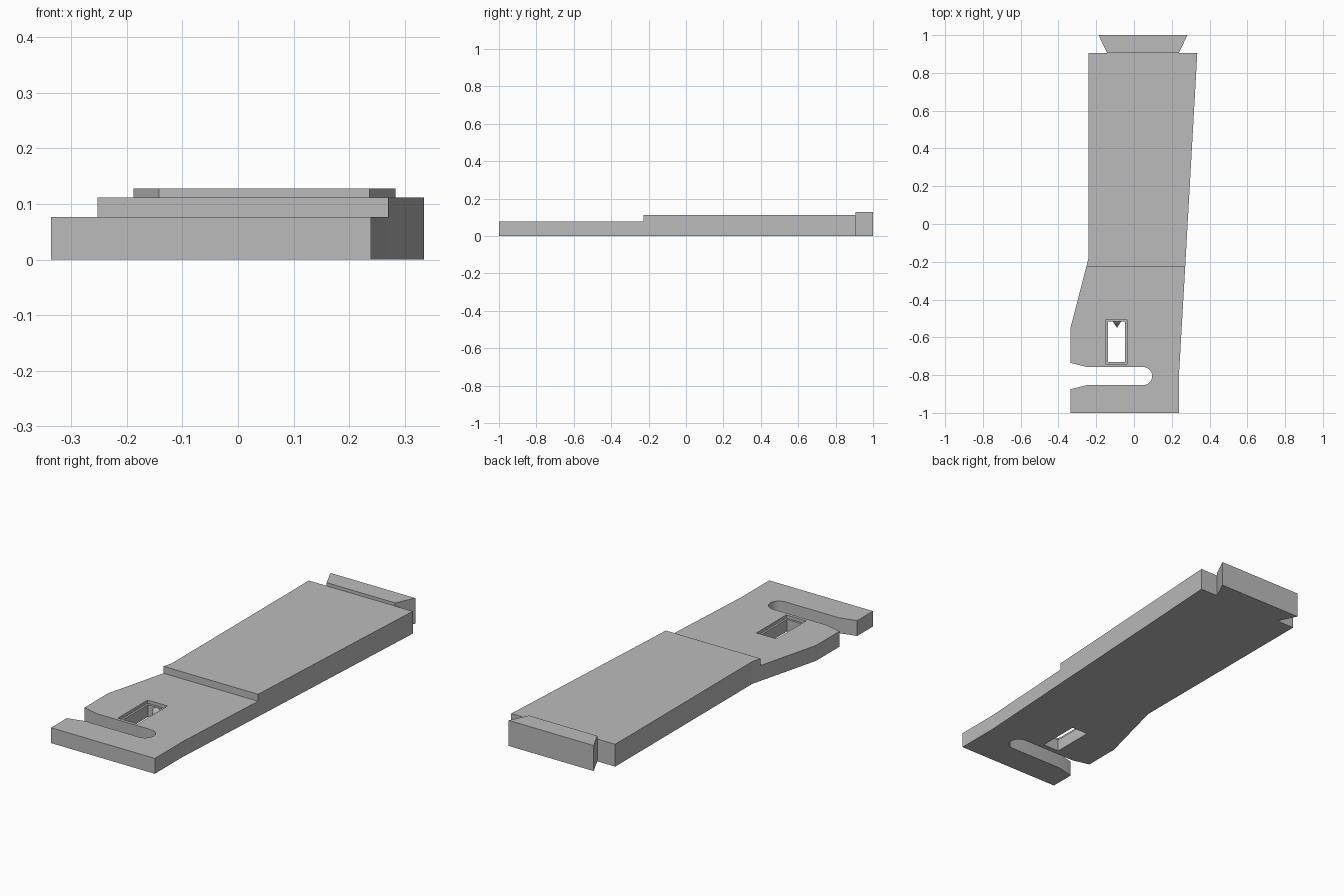
import bpy, bmesh
from math import sin, cos, pi, radians
from mathutils import Matrix

cube = bpy.data.objects.get("Cube")
if cube:
    bpy.data.objects.remove(cube, do_unlink=True)

# Single plain grey
grey = bpy.data.materials.new("plain_grey")
colour = (0.5, 0.5, 0.5, 1)
grey.use_nodes = True
grey.diffuse_color = colour
grey.node_tree.nodes["Principled BSDF"].inputs["Base Color"].default_value = colour


def finish(name, bm):
    bmesh.ops.recalc_face_normals(bm, faces=bm.faces)
    mesh = bpy.data.meshes.new(name)
    bm.to_mesh(mesh)
    bm.free()
    mesh.materials.append(grey)
    obj = bpy.data.objects.new(name, mesh)
    bpy.context.collection.objects.link(obj)
    return obj


def prism(name, outline, z0, z1):
    """Extrude a flat outline from z0 up to z1."""
    bm = bmesh.new()
    face = bm.faces.new([bm.verts.new((x, y, z0)) for x, y in outline])
    top = bmesh.ops.extrude_face_region(bm, geom=[face])["geom"]
    verts = [v for v in top if isinstance(v, bmesh.types.BMVert)]
    bmesh.ops.translate(bm, verts=verts, vec=(0, 0, z1 - z0))
    return finish(name, bm)


def rect(x0, x1, y0, y1):
    return [(x0, y0), (x1, y0), (x1, y1), (x0, y1)]


def cut(target, cutter):
    cutter.hide_render = True
    mod = target.modifiers.new("cut", "BOOLEAN")
    mod.operation = "DIFFERENCE"
    mod.solver = "EXACT"
    mod.object = cutter
    bpy.context.view_layer.objects.active = target
    bpy.ops.object.modifier_apply(modifier=mod.name)
    bpy.data.objects.remove(cutter, do_unlink=True)


PLATE_H, BODY_H, TAIL_H = 0.077, 0.112, 0.128
STEP_Y, BACK_Y = -0.228, 0.905

# Front plate with flared, round-ended side slot
slot_y, slot_r, slot_x = -0.805, 0.048, 0.048
arc = [(slot_x + slot_r * cos(a), slot_y + slot_r * sin(a))
       for a in (pi / 2 - pi * i / 20 for i in range(21))]
plate_outline = [(-0.336, -1), (0.239, -1), (0.239, -0.78), (0.271, STEP_Y),
                 (-0.253, STEP_Y), (-0.336, -0.55), (-0.336, -0.735),
                 (-0.25, slot_y + slot_r)] + arc + [
                 (-0.25, slot_y - slot_r), (-0.336, -0.875)]
front_plate = prism("front_plate", plate_outline, 0, PLATE_H)

# Window through the plate with a shallow rim recess
cut(front_plate, prism("window_cutter", rect(-0.137, -0.047, -0.731, -0.516), -0.1, 0.2))
cut(front_plate, prism("rim_cutter", rect(-0.147, -0.037, -0.741, -0.505), PLATE_H - 0.016, 0.2))

# Raised body with tapering left edge
prism("raised_body", [(-0.253, STEP_Y), (0.271, STEP_Y), (0.335, BACK_Y),
                      (-0.241, BACK_Y), (-0.241, -0.18)], 0, BODY_H)

# Dovetail at the back
prism("dovetail", [(-0.142, BACK_Y), (0.237, BACK_Y), (0.283, 1), (-0.188, 1)], 0, TAIL_H)

# Small pointed pin on the back wall of the window
bm = bmesh.new()
bmesh.ops.create_cone(bm, cap_ends=True, segments=24, radius1=0.023, radius2=0, depth=0.034,
                      matrix=Matrix.Translation((-0.09, -0.532, 0.036)) @ Matrix.Rotation(radians(90), 4, "X"))
pin = finish("window_pin", bm)
bpy.ops.object.select_all(action="DESELECT")
pin.select_set(True)
front_plate.select_set(True)
bpy.context.view_layer.objects.active = front_plate
bpy.ops.object.shade_smooth_by_angle(angle=radians(30))
